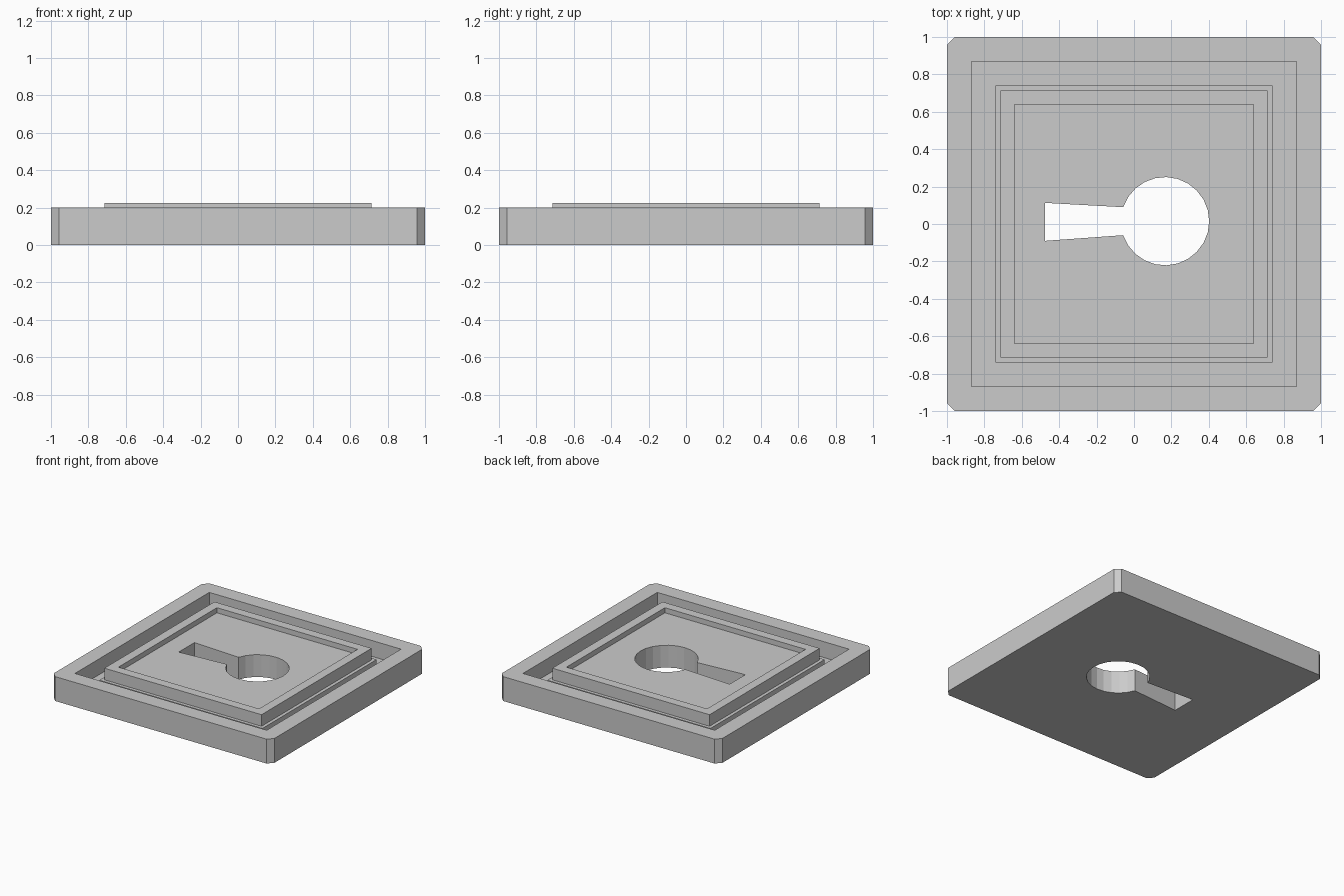
import bpy, bmesh, math

if "Cube" in bpy.data.objects:
    bpy.data.objects.remove(bpy.data.objects["Cube"])


def loft(name, loops):
    """Closed solid skinned through matching vertex loops, with capped ends."""
    bm = bmesh.new()
    rings = [[bm.verts.new(p) for p in loop] for loop in loops]
    n = len(rings[0])
    for a, b in zip(rings, rings[1:]):
        for i in range(n):
            j = (i + 1) % n
            bm.faces.new((a[i], a[j], b[j], b[i]))
    bm.faces.new(rings[0][::-1])
    bm.faces.new(rings[-1])
    # Chamfer only the outer vertical corners of the plate
    corners = [e for e in bm.edges
               if all(abs(abs(v.co.x) - 1) < 1e-4 and abs(abs(v.co.y) - 1) < 1e-4 for v in e.verts)
               and abs(e.verts[0].co.z - e.verts[1].co.z) > 0.1]
    if corners:
        bmesh.ops.bevel(bm, geom=corners, offset=0.042, segments=1,
                        affect='EDGES', profile=0.5)
    bmesh.ops.recalc_face_normals(bm, faces=bm.faces)
    me = bpy.data.meshes.new(name)
    bm.to_mesh(me)
    bm.free()
    ob = bpy.data.objects.new(name, me)
    bpy.context.collection.objects.link(ob)
    return ob


def square(h, z):
    return [(-h, -h, z), (h, -h, z), (h, h, z), (-h, h, z)]


# Plate: rim, channel, ledge, raised frame and sunken panel (half width, height)
profile = [(1, 0), (1, 0.2), (0.87, 0.2), (0.87, 0.07), (0.74, 0.07), (0.74, 0.13),
           (0.713, 0.13), (0.713, 0.225), (0.638, 0.225), (0.638, 0.183)]
plate = loft("keyhole_plate", [square(h, z) for h, z in profile])

# Keyhole cutter: faceted round hole with a flared slot
cx, cy, r, steps = 0.166, 0.015, 0.236, 22
start, sweep = math.radians(-161.5), math.radians(323)
outline = [(cx + r * math.cos(start + sweep * i / steps),
            cy + r * math.sin(start + sweep * i / steps)) for i in range(steps + 1)]
outline += [(-0.475, 0.113), (-0.475, -0.09)]
cutter = loft("keyhole_cutter", [[(x, y, z) for x, y in outline] for z in (-0.2, 0.5)])
cutter.hide_render = True

# Cut the keyhole through the plate
mod = plate.modifiers.new("keyhole", 'BOOLEAN')
mod.operation = 'DIFFERENCE'
mod.solver = 'EXACT'
mod.object = cutter
bpy.context.view_layer.objects.active = plate
bpy.ops.object.modifier_apply(modifier=mod.name)
bpy.data.objects.remove(cutter)
